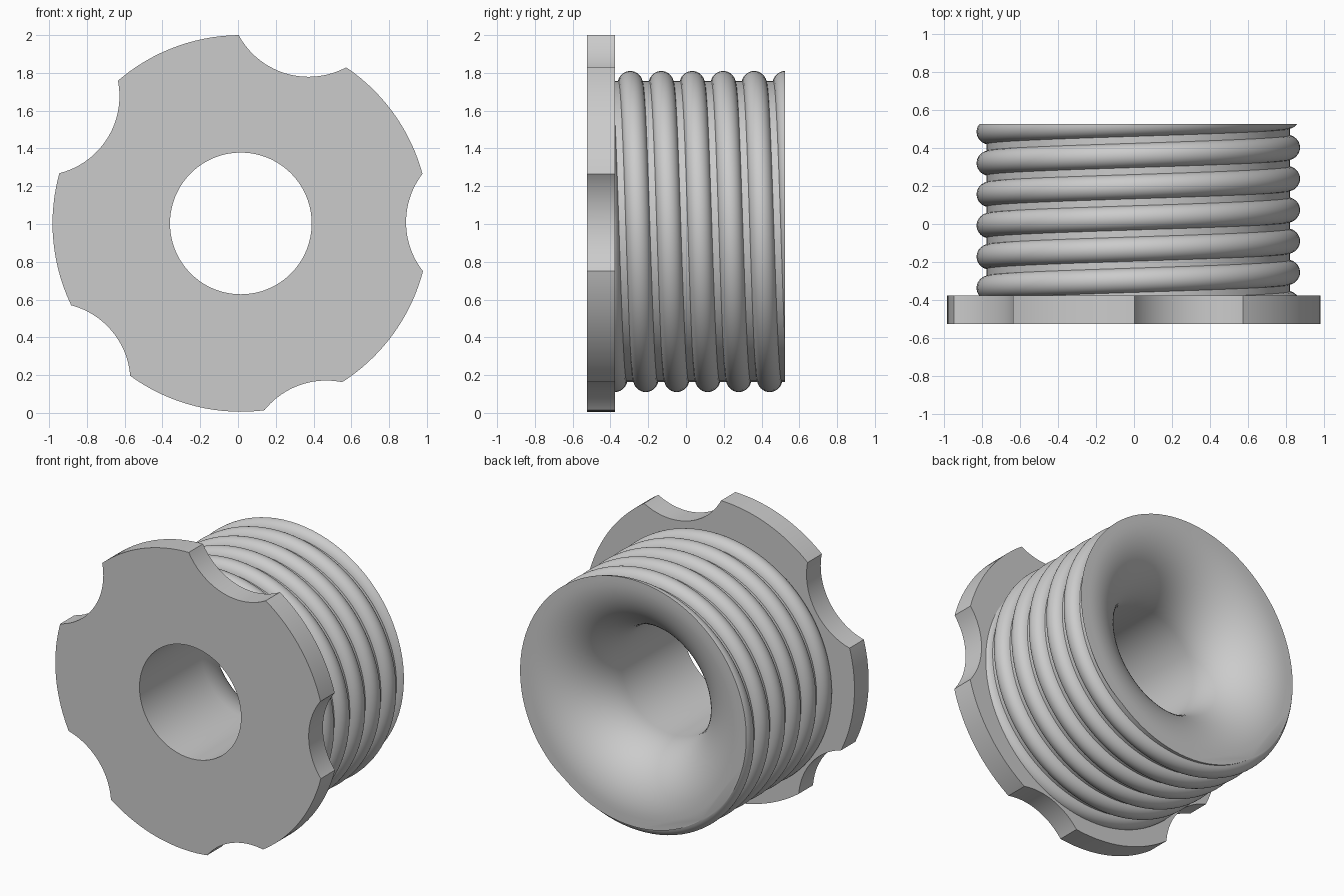
import bpy, bmesh
from math import sin, cos, pi, sqrt, radians
from mathutils import Vector

if "Cube" in bpy.data.objects:
    bpy.data.objects.remove(bpy.data.objects["Cube"])

FRONT, SHOULDER, BACK = -0.525, -0.375, 0.525
DISC = (0.015, 1.003)      # x, z axis of flange and bore
THREAD = (0.0226, 0.96)    # x, z axis of thread and notch pattern
BORE_R, FLARE = 0.375, 0.40

grey = bpy.data.materials.new("plain_grey")
grey.use_nodes = True
colour = (0.6, 0.6, 0.6, 1)
grey.diffuse_color = colour
grey.node_tree.nodes["Principled BSDF"].inputs["Base Color"].default_value = colour


def make_object(name, bm):
    bmesh.ops.recalc_face_normals(bm, faces=bm.faces)
    mesh = bpy.data.meshes.new(name)
    bm.to_mesh(mesh)
    bm.free()
    mesh.materials.append(grey)
    obj = bpy.data.objects.new(name, mesh)
    bpy.context.collection.objects.link(obj)
    return obj


def lathe(name, axis, profile, sides=128):
    """Closed solid turned around a y-parallel axis from (radius, y) points."""
    bm = bmesh.new()
    rings = []
    for r, y in profile:
        rings.append([bm.verts.new((axis[0] + r * cos(2 * pi * i / sides), y,
                                    axis[1] + r * sin(2 * pi * i / sides)))
                      for i in range(sides)])
    for a, b in zip(rings, rings[1:]):
        for i in range(sides):
            j = (i + 1) % sides
            bm.faces.new((a[i], a[j], b[j], b[i]))
    bm.faces.new(rings[0])
    bm.faces.new(rings[-1])
    return make_object(name, bm)


def cut(obj, cutters):
    for c in cutters:
        c.hide_render = True
        mod = obj.modifiers.new("cut", 'BOOLEAN')
        mod.operation, mod.solver, mod.object = 'DIFFERENCE', 'EXACT', c
    deps = bpy.context.evaluated_depsgraph_get()
    mesh = bpy.data.meshes.new_from_object(obj.evaluated_get(deps))
    obj.modifiers.clear()
    obj.data = mesh
    for c in cutters:
        bpy.data.objects.remove(c)


def thread_solid(name):
    """Core with a round-crested helical thread, trimmed flat at both ends."""
    pitch, root, tube_r, tube_c = 0.164, 0.797, 0.065, 0.785
    steps, turns, arc = 96, 9, 14
    half = sqrt(tube_r ** 2 - (root - tube_c) ** 2)
    a0 = math_angle = pi / 2 - (pi / 2 - abs(half and (root - tube_c) / tube_r))
    profile = [(tube_c + tube_r * sin(a0 + (pi - 2 * a0) * i / arc),
                -tube_r * cos(a0 + (pi - 2 * a0) * i / arc)) for i in range(arc + 1)]
    profile.append((profile[0][0], profile[0][1] + pitch))
    bm = bmesh.new()
    rows = []
    for k in range(steps * turns + 1):
        ang = pi / 2 - 2 * pi * k / steps
        y = -0.295 + pitch * (k / steps - 2)
        rows.append([bm.verts.new((THREAD[0] + r * cos(ang), y + dy,
                                   THREAD[1] + r * sin(ang))) for r, dy in profile])
    for a, b in zip(rows, rows[1:]):
        for j in range(len(profile) - 1):
            bm.faces.new((a[j], a[j + 1], b[j + 1], b[j]))
    bmesh.ops.remove_doubles(bm, verts=bm.verts, dist=1e-4)
    for y, side in ((SHOULDER, -1), (BACK, 1)):
        bmesh.ops.bisect_plane(bm, geom=bm.verts[:] + bm.edges[:] + bm.faces[:], dist=1e-5,
                               plane_co=(0, y, 0), plane_no=(0, side, 0), clear_outer=True)
    for y in (SHOULDER, BACK):
        rim = [e for e in bm.edges if e.is_boundary
               and all(abs(v.co.y - y) < 1e-3 for v in e.verts)]
        bmesh.ops.edgeloop_fill(bm, edges=rim)
    return make_object(name, bm)


# Flange disc with five scalloped grips and the bore
flange = lathe("flange", DISC, [(0.997, FRONT), (0.997, SHOULDER)])
cutters = [lathe("bore_cutter", DISC, [(BORE_R, -1), (BORE_R, 1)])]
for n in range(5):
    a = radians(2.2 + 72 * n)
    centre = (THREAD[0] + 1.288 * cos(a), THREAD[1] + 1.288 * sin(a))
    cutters.append(lathe("notch_cutter", centre, [(0.42, -1), (0.42, 1)]))
cut(flange, cutters)

# Threaded barrel with the bore flaring out like a trumpet at the back
barrel = thread_solid("threaded_barrel")
flare = [(BORE_R + FLARE * (1 - cos(pi / 2 * i / 20)),
          BACK - FLARE + FLARE * sin(pi / 2 * i / 20)) for i in range(21)]
cut(barrel, [lathe("flare_cutter", DISC,
                   [(BORE_R, -1)] + flare + [(flare[-1][0], 1)])])

# Smooth shading with sharp rims
bpy.ops.object.select_all(action='DESELECT')
for obj in (flange, barrel):
    obj.select_set(True)
bpy.context.view_layer.objects.active = barrel
bpy.ops.object.shade_smooth_by_angle(angle=radians(30))
